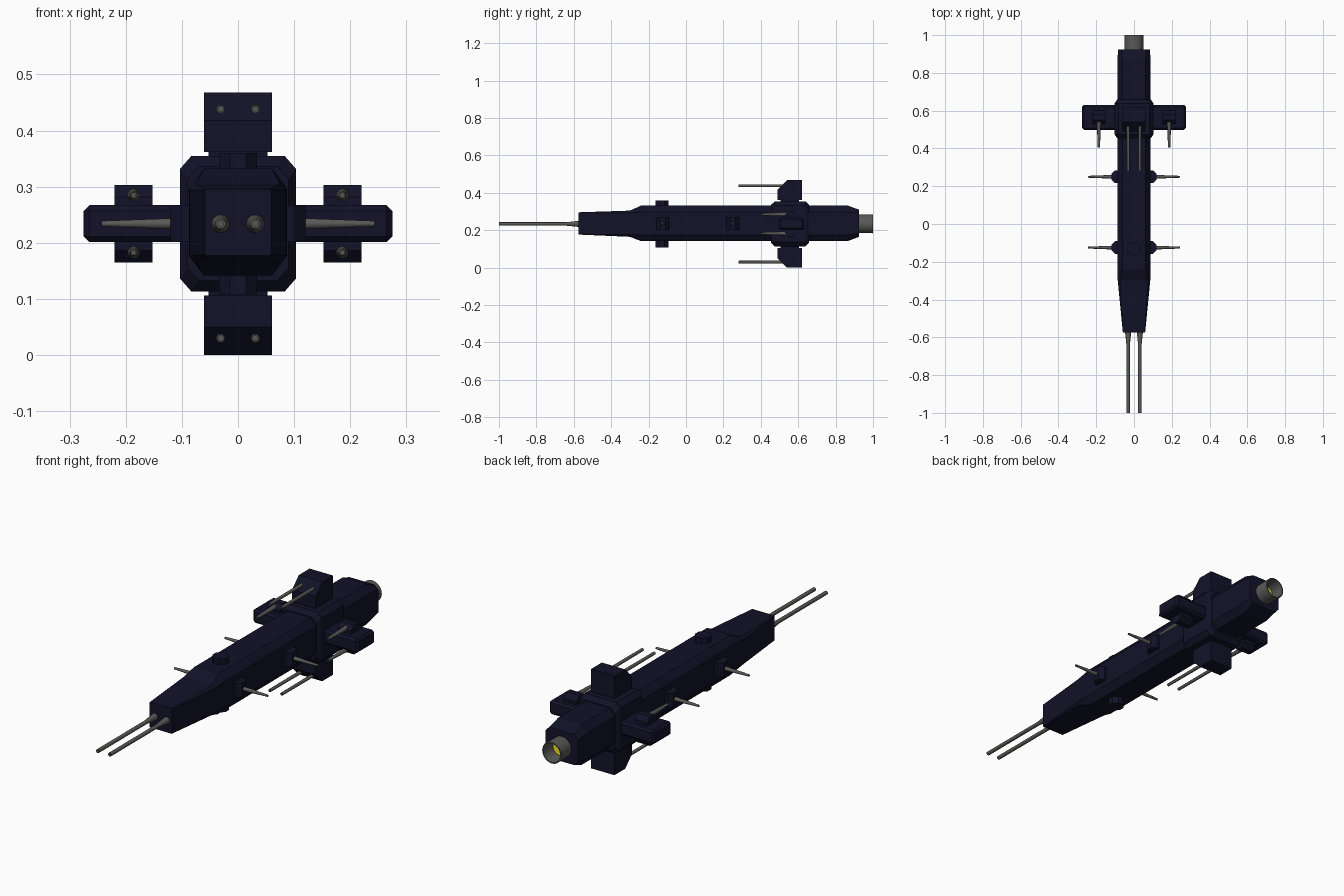
import bpy, bmesh, math
from mathutils import Vector

if "Cube" in bpy.data.objects:
    bpy.data.objects.remove(bpy.data.objects["Cube"])

CZ = 0.234  # height of the ship's long axis


def material(name, color):
    m = bpy.data.materials.new(name)
    m.diffuse_color = (*color, 1)
    m.use_nodes = True
    m.node_tree.nodes["Principled BSDF"].inputs["Base Color"].default_value = m.diffuse_color
    return m


NAVY = material("navy_armour", (0.006, 0.006, 0.022))
METAL = material("gun_metal", (0.1, 0.1, 0.095))
GLOW = material("engine_glow", (0.9, 0.8, 0.02))


def finish(name, bm, mat, smooth=False):
    bmesh.ops.recalc_face_normals(bm, faces=bm.faces[:])
    me = bpy.data.meshes.new(name)
    bm.to_mesh(me)
    bm.free()
    me.materials.append(mat)
    ob = bpy.data.objects.new(name, me)
    bpy.context.collection.objects.link(ob)
    if smooth:
        bpy.ops.object.select_all(action='DESELECT')
        ob.select_set(True)
        bpy.context.view_layer.objects.active = ob
        bpy.ops.object.shade_smooth_by_angle(angle=math.radians(40))
    return ob


def loft(name, sections):
    """Chamfered-rectangle sections (y, half width, z low, z high, chamfer x, chamfer z)."""
    bm = bmesh.new()
    rings = []
    for y, w, a, b, cx, cz in sections:
        pts = [(w, a + cz), (w, b - cz), (w - cx, b), (cx - w, b),
               (-w, b - cz), (-w, a + cz), (cx - w, a), (w - cx, a)]
        rings.append([bm.verts.new((x, y, z)) for x, z in pts])
    for p, q in zip(rings, rings[1:]):
        for i in range(8):
            j = (i + 1) % 8
            bm.faces.new((p[i], p[j], q[j], q[i]))
    bm.faces.new(rings[0])
    bm.faces.new(rings[-1])
    return finish(name, bm, NAVY)


def prism(name, outline, start, span, u, v):
    """Extrude a 2D outline (in axes u, v from start) along the vector span."""
    bm = bmesh.new()
    u, v = Vector(u), Vector(v)
    f = bm.faces.new([bm.verts.new(Vector(start) + u * a + v * b) for a, b in outline])
    ext = bmesh.ops.extrude_face_region(bm, geom=[f])["geom"]
    bmesh.ops.translate(bm, vec=Vector(span), verts=[g for g in ext if isinstance(g, bmesh.types.BMVert)])
    return finish(name, bm, NAVY)


def box(name, lo, hi, bevel=0):
    ob = prism(name, [(0, 0), (hi[0] - lo[0], 0), (hi[0] - lo[0], hi[1] - lo[1]), (0, hi[1] - lo[1])],
               lo, (0, 0, hi[2] - lo[2]), (1, 0, 0), (0, 1, 0))
    if bevel:
        mod = ob.modifiers.new("chamfer", 'BEVEL')
        mod.width, mod.segments = bevel, 1
    return ob


def lathe(name, profile, origin, direction, mat=METAL, n=16):
    """Revolve (radius, distance) points around a direction from origin."""
    bm = bmesh.new()
    rot = Vector(direction).to_track_quat('Z', 'Y')
    rings = []
    for r, d in profile:
        rings.append([bm.verts.new(Vector(origin) + rot @ Vector(
            (r * math.cos(math.tau * i / n), r * math.sin(math.tau * i / n), d))) for i in range(n)])
    for p, q in zip(rings, rings[1:]):
        for i in range(n):
            j = (i + 1) % n
            bm.faces.new((p[i], p[j], q[j], q[i]))
    bm.faces.new(rings[0])
    bm.faces.new(rings[-1])
    return finish(name, bm, mat, True)


def barrel(name, origin, direction, length, r0, r1, taper=1.0):
    prof = [(r0, 0), (r1, length * taper)]
    if taper < 1:
        prof.append((r1, length))
    prof += [(r1 * 0.6, length), (r1 * 0.6, length - 0.02)]
    lathe(name, prof, origin, direction)


def octagon(r):
    a = r / math.cos(math.pi / 8)
    return [(a * math.cos(math.pi * (i + 0.5) / 4), a * math.sin(math.pi * (i + 0.5) / 4)) for i in range(8)]


# main hull with tapered nose and chamfered tail
loft("hull", [(-0.575, 0.059, 0.177, 0.296, 0.002, 0.002),
              (-0.30, 0.086, 0.165, 0.305, 0.012, 0.012),
              (-0.24, 0.087, 0.142, 0.332, 0.026, 0.034),
              (0.865, 0.087, 0.142, 0.332, 0.026, 0.034),
              (0.925, 0.085, 0.165, 0.31, 0.02, 0.02)])

# armoured collar carrying the turrets
loft("collar", [(0.455, 0.09, 0.133, 0.336, 0.02, 0.022),
                (0.475, 0.103, 0.113, 0.355, 0.02, 0.023),
                (0.638, 0.103, 0.113, 0.355, 0.02, 0.023),
                (0.658, 0.09, 0.133, 0.336, 0.02, 0.022)])

# engine nozzle and glow
lathe("engine_nozzle", [(0.049, 0), (0.05, 0.085), (0.044, 0.085), (0.042, 0.01)],
      (0, 0.915, CZ), (0, 1, 0), n=32)
lathe("engine_glow", [(0.036, 0), (0.036, 0.01)], (0, 0.93, CZ), (0, 1, 0), GLOW, 32)

# twin nose cannons
for x in (-0.031, 0.031):
    barrel("nose_cannon", (x, -0.565, CZ), (0, -1, 0), 0.435, 0.017, 0.009, 0.18)

# upper and lower turrets with twin guns, and forward blisters
for s, side in ((1, "upper"), (-1, "lower")):
    prism(side + "_turret", [(0.49, 0.128), (0.62, 0.128), (0.62, 0.234), (0.54, 0.234), (0.49, 0.184)],
          (-0.061, 0, CZ), (0.122, 0, 0), (0, 1, 0), (0, 0, s))
    prism(side + "_turret_neck", [(0.505, 0.09), (0.605, 0.09), (0.605, 0.135), (0.505, 0.135)],
          (-0.053, 0, CZ), (0.106, 0, 0), (0, 1, 0), (0, 0, s))
    for x in (-0.031, 0.031):
        barrel(side + "_turret_gun", (x, 0.53, CZ + s * 0.204), (0, -1, 0), 0.25, 0.008, 0.007)
    prism(side + "_blister", octagon(0.034), (0, -0.128, CZ + s * 0.08), (0, 0, s * 0.046),
          (1, 0, 0), (0, 1, 0))

# side wings, wing gun pods and broadside guns
for s, side in ((1, "right"), (-1, "left")):
    x0, x1 = sorted((s * 0.08, s * 0.275))
    box(side + "_wing", (x0, 0.498, CZ - 0.033), (x1, 0.63, CZ + 0.033), 0.01)
    for t in (1, -1):
        prism(side + "_wing_pod", octagon(0.036), (s * 0.186 - 0.034, 0.565, CZ + t * 0.033),
              (0.068, 0, 0), (0, 1, 0), (0, 0, 1))
        barrel(side + "_wing_gun", (s * 0.186, 0.54, CZ + t * 0.051), (0, -1, 0), 0.135, 0.011, 0.006)
    for y in (-0.125, 0.25):
        prism(side + "_broadside_mount", octagon(0.034), (s * 0.086, y, CZ - 0.033),
              (0, 0, 0.066), (1, 0, 0), (0, 1, 0))
        barrel(side + "_broadside_gun", (s * 0.11, y, CZ), (s, 0, 0), 0.133, 0.01, 0.005)
